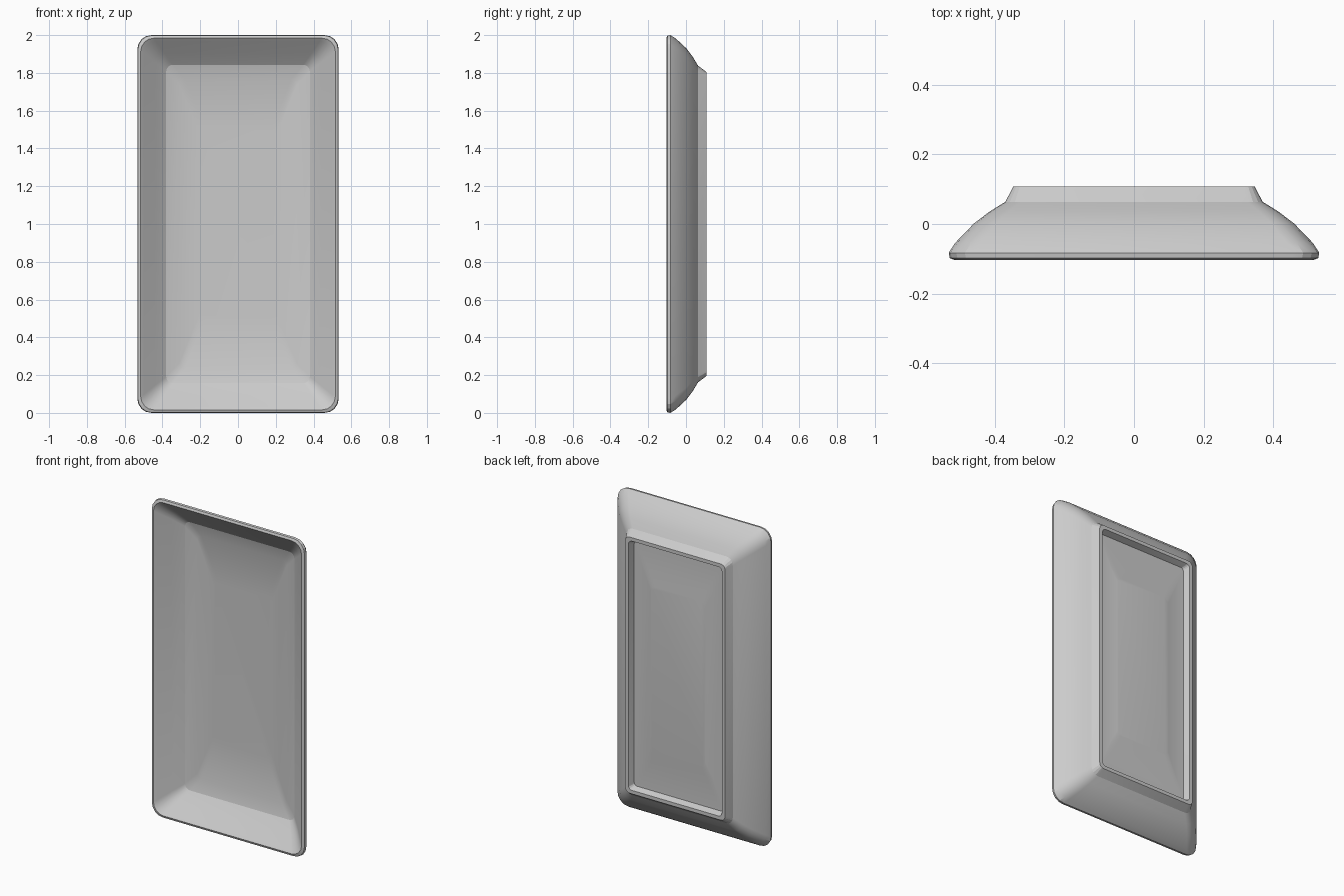
import bpy, bmesh, math

if "Cube" in bpy.data.objects:
    bpy.data.objects.remove(bpy.data.objects["Cube"])


def rounded_loop(bm, hx, hz, r, y, seg=4):
    """Rounded rectangle of vertices in the xz plane at depth y."""
    verts = []
    for k, (sx, sz) in enumerate([(1, 1), (-1, 1), (-1, -1), (1, -1)]):
        for i in range(seg + 1):
            a = math.radians(90 * (k + i / seg))
            verts.append(bm.verts.new((sx * (hx - r) + r * math.cos(a), y,
                                       1 + sz * (hz - r) + r * math.sin(a))))
    return verts


# Cross-section from dish floor over the rim to the underside:
# half width, half height, corner radius, depth
section = [
    # inside floor, slightly dished
    (0.20, 0.50, 0.03, 0.046), (0.31, 0.765, 0.03, 0.038),
    # inner wall
    (0.38, 0.843, 0.035, 0.016), (0.44, 0.905, 0.05, -0.032),
    (0.498, 0.967, 0.065, -0.090),
    # rim
    (0.515, 0.984, 0.07, -0.104), (0.530, 0.998, 0.075, -0.098),
    (0.533, 1.0, 0.075, -0.083),
    # outer wall
    (0.515, 0.983, 0.075, -0.055), (0.46, 0.93, 0.065, 0.002),
    (0.415, 0.885, 0.055, 0.036), (0.37, 0.838, 0.045, 0.064),
    # foot ring
    (0.347, 0.805, 0.03, 0.108), (0.325, 0.783, 0.025, 0.108),
    (0.311, 0.769, 0.02, 0.070),
    # underside with slightly raised centre panel
    (0.23, 0.60, 0.03, 0.070), (0.19, 0.52, 0.03, 0.079),
]

bm = bmesh.new()
loops = [rounded_loop(bm, *row) for row in section]
for a, b in zip(loops, loops[1:]):
    n = len(a)
    for i in range(n):
        j = (i + 1) % n
        bm.faces.new((a[i], a[j], b[j], b[i]))
bm.faces.new(loops[0])
bm.faces.new(loops[-1])
bmesh.ops.recalc_face_normals(bm, faces=bm.faces[:])

mesh = bpy.data.meshes.new("serving_tray")
bm.to_mesh(mesh)
bm.free()
tray = bpy.data.objects.new("serving_tray", mesh)
bpy.context.collection.objects.link(tray)

# Smooth walls, crisp steps
bpy.context.view_layer.objects.active = tray
tray.select_set(True)
bpy.ops.object.shade_smooth_by_angle(angle=math.radians(17))
